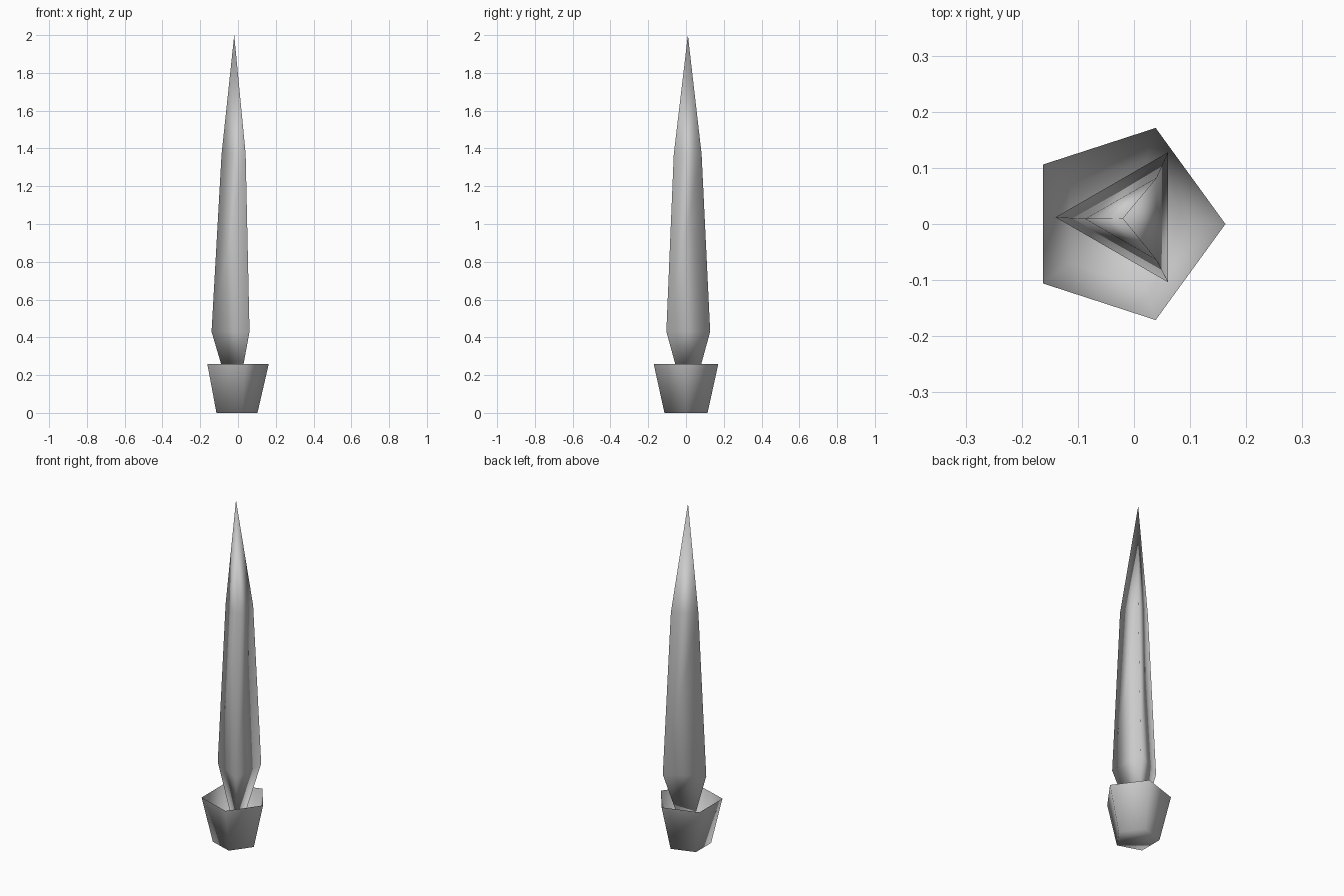
import bpy, bmesh, math

if "Cube" in bpy.data.objects:
    bpy.data.objects.remove(bpy.data.objects["Cube"])


def loft(name, sides, start, rings, cap_top=False):
    """Stack regular polygon rings (cx, cy, z, radius); radius 0 is a point."""
    bm = bmesh.new()
    loops = []
    for cx, cy, z, r in rings:
        n = sides if r > 0 else 1
        loops.append([bm.verts.new((cx + r * math.cos(start + math.tau * i / sides),
                                    cy + r * math.sin(start + math.tau * i / sides), z))
                      for i in range(n)])
    for a, b in zip(loops, loops[1:]):
        for i in range(sides):
            j = (i + 1) % sides
            if len(a) == 1:
                bm.faces.new((a[0], b[j], b[i]))
            elif len(b) == 1:
                bm.faces.new((a[i], a[j], b[0]))
            else:
                bm.faces.new((a[i], a[j], b[j], b[i]))
    if len(loops[0]) > 1:
        bm.faces.new(loops[0][::-1])
    for f in bm.faces:
        f.smooth = True
    mesh = bpy.data.meshes.new(name)
    bm.to_mesh(mesh)
    bm.free()
    obj = bpy.data.objects.new(name, mesh)
    bpy.context.collection.objects.link(obj)
    return obj


# Open five-sided pot, thin walled, with a floor
loft("pot", 5, 0, [(-0.017, 0, 0, 0.12), (-0.017, 0, 0.26, 0.18)])

# Tall three-sided spike, tapering down into the pot and up to a tip
loft("plant_spike", 3, math.pi, [
    (-0.016, 0.012, 0.01, 0),
    (-0.006, 0.012, 0.43, 0.134),
    (-0.002, 0.009, 1.37, 0.085),
    (-0.02, 0.01, 2.0, 0),
])
